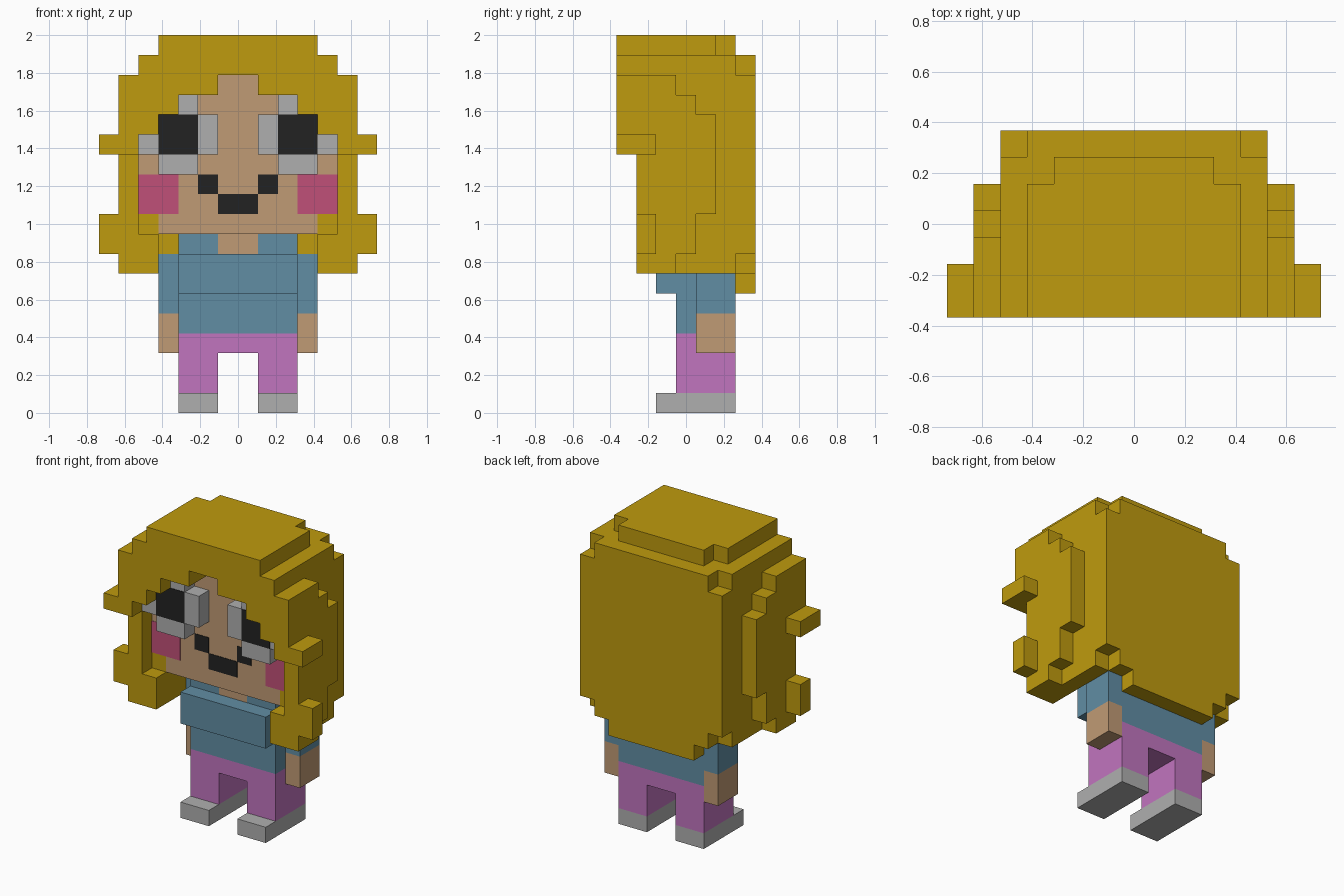
import bpy, bmesh
from mathutils import Vector

if "Cube" in bpy.data.objects:
    bpy.data.objects.remove(bpy.data.objects["Cube"], do_unlink=True)

U = 2 / 19  # one block; grid is x -7..7, y 0..7 (front to back), z 0..19


def material(name, hex_code):
    srgb = [int(hex_code[i:i + 2], 16) / 255 for i in (0, 2, 4)]
    col = [c / 12.92 if c <= 0.04045 else ((c + 0.055) / 1.055) ** 2.4 for c in srgb] + [1]
    m = bpy.data.materials.new(name)
    m.use_nodes = True
    m.diffuse_color = col
    bsdf = m.node_tree.nodes["Principled BSDF"]
    bsdf.inputs["Base Color"].default_value = col
    bsdf.inputs["Roughness"].default_value = 0.9
    return m


HAIR = material("golden hair", "BF9B0E")
SKIN = material("skin", "C09B75")
SHIRT = material("blue shirt", "618DA4")
TROUSERS = material("purple trousers", "C175BF")
GREY = material("light grey", "AFAFAF")
BLACK = material("black", "222222")
CHEEK = material("cheek pink", "C05078")


def to_world(p):
    return Vector((p[0] * U, (p[1] - 3.5) * U, p[2] * U))


def finish(name, bm, mat):
    bmesh.ops.recalc_face_normals(bm, faces=bm.faces)
    mesh = bpy.data.meshes.new(name)
    bm.to_mesh(mesh)
    bm.free()
    mesh.materials.append(mat)
    bpy.context.collection.objects.link(bpy.data.objects.new(name, mesh))


def blocks(name, mat, boxes, mirror=False):
    """Merge boxes (x0, x1, y0, y1, z0, z1) into one skin of outer faces."""
    cells = set()
    for x0, x1, y0, y1, z0, z1 in boxes:
        for x in range(x0, x1):
            for y in range(y0, y1):
                for z in range(z0, z1):
                    cells.add((x, y, z))
                    if mirror:
                        cells.add((-1 - x, y, z))
    bm = bmesh.new()
    for c in cells:
        for axis in range(3):
            for side in (0, 1):
                n = list(c)
                n[axis] += 2 * side - 1
                if tuple(n) in cells:
                    continue
                a, b = (axis + 1) % 3, (axis + 2) % 3
                corners = []
                for da, db in ((0, 0), (1, 0), (1, 1), (0, 1)):
                    p = list(c)
                    p[axis] += side
                    p[a] += da
                    p[b] += db
                    corners.append(bm.verts.new(to_world(p)))
                bm.faces.new(corners if side else corners[::-1])
    bmesh.ops.remove_doubles(bm, verts=bm.verts, dist=0.001)
    bmesh.ops.dissolve_limit(bm, angle_limit=0.01, verts=bm.verts, edges=bm.edges)
    finish(name, bm, mat)


def plate(name, mat, x0, x1, z0, z1, y):
    """Thin painted panel on a front-facing surface at depth y."""
    bm = bmesh.new()
    bmesh.ops.create_cube(bm, size=1)
    centre = to_world(((x0 + x1) / 2, y, (z0 + z1) / 2))
    for v in bm.verts:
        v.co = centre + Vector((v.co.x * (x1 - x0) * U, v.co.y * 0.006, v.co.z * (z1 - z0) * U))
    finish(name, bm, mat)


# Lower body
for side, x in (("left", 1), ("right", -3)):
    blocks(side + "_shoe", GREY, [(x, x + 2, 2, 6, 0, 1)])
    arm = 3 if side == "left" else -4
    blocks(side + "_sleeve", SHIRT, [(arm, arm + 1, 4, 6, 5, 8)])
    blocks(side + "_forearm", SKIN, [(arm, arm + 1, 4, 6, 3, 5)])
blocks("trousers", TROUSERS, [(1, 3, 3, 6, 1, 4), (0, 3, 3, 6, 3, 4)], True)

# Torso with raised chest and open collar
blocks("shirt", SHIRT, [(0, 3, 3, 6, 4, 8), (0, 3, 2, 3, 6, 8), (1, 3, 3, 6, 8, 9)], True)
blocks("neck", SKIN, [(0, 1, 3, 6, 8, 9)], True)

# Face slab
blocks("face", SKIN, [(0, 4, 2, 4, 9, 15), (0, 3, 2, 4, 15, 16),
                      (0, 1, 2, 4, 16, 17), (4, 5, 2, 4, 10, 14)], True)

# Hair: stepped crown, fringe, back panel, side locks and curls
blocks("hair", HAIR, [
    (0, 4, 0, 5, 18, 19), (0, 3, 5, 6, 18, 19),       # crown
    (0, 5, 0, 6, 17, 18), (0, 4, 6, 7, 17, 18),
    (1, 5, 0, 4, 16, 17), (3, 5, 0, 4, 15, 16),       # fringe steps
    (4, 5, 0, 4, 14, 15), (5, 6, 0, 3, 13, 17),
    (0, 5, 4, 6, 9, 17),                              # back of head
    (0, 5, 6, 7, 8, 17), (0, 4, 6, 7, 7, 8), (0, 3, 6, 7, 6, 7),
    (5, 6, 1, 3, 7, 13), (5, 6, 3, 4, 8, 16), (5, 6, 4, 5, 10, 15),  # side layers
    (4, 5, 1, 6, 7, 9), (4, 5, 2, 6, 9, 10), (3, 4, 4, 6, 8, 9),     # lower locks
    (6, 7, 0, 2, 13, 14), (6, 7, 1, 2, 8, 10),        # curls
], True)

# Face details, mirrored left and right
blocks("eye_whites", GREY, [(1, 4, 1, 2, 13, 15), (2, 4, 1, 2, 12, 13),
                            (2, 3, 1, 2, 15, 16), (4, 5, 1, 2, 13, 14)], True)
for side, s in (("left", 1), ("right", -1)):
    for part, mat, a, b, z0, z1, y in (("pupil", BLACK, 2, 4, 13, 15, 1),
                                       ("cheek", CHEEK, 3, 5, 10, 12, 2),
                                       ("mouth_corner", BLACK, 1, 2, 11, 12, 2)):
        x0, x1 = sorted((a * s, b * s))
        plate(side + "_" + part, mat, x0, x1, z0, z1, y)
plate("mouth", BLACK, -1, 1, 10, 11, 2)
